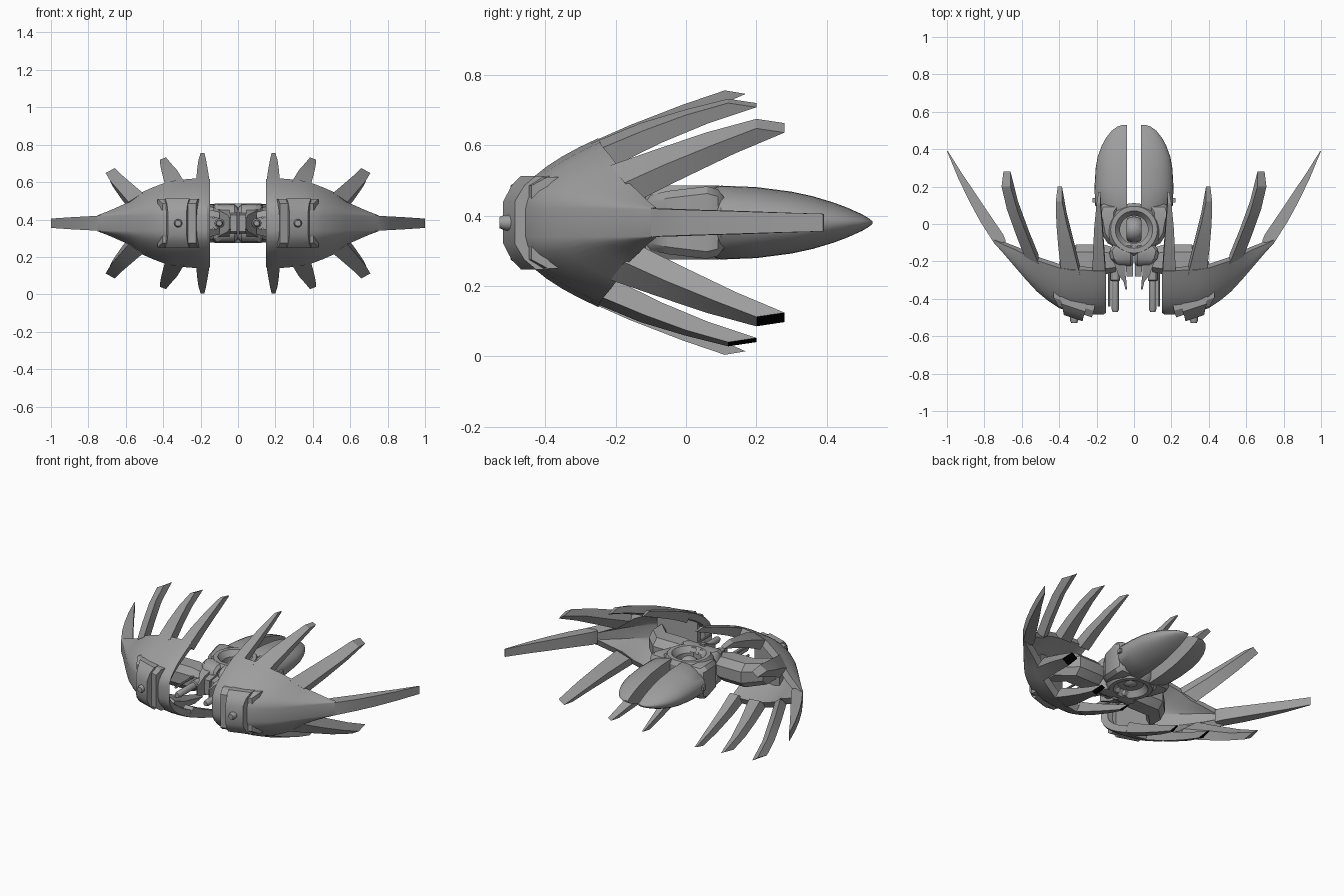
import bpy, bmesh, math
from mathutils import Vector

if "Cube" in bpy.data.objects:
    bpy.data.objects.remove(bpy.data.objects["Cube"])

def flat(name, v):
    m = bpy.data.materials.new(name)
    m.diffuse_color = (v, v, v, 1)
    m.use_nodes = True
    m.node_tree.nodes["Principled BSDF"].inputs["Base Color"].default_value = m.diffuse_color
    return m


grey = flat("hull_grey", 0.34)
black = flat("tip_black", 0.0)
ZC = 0.38  # mid height; every part is modelled around it


def finish(name, bm, mx=False, mz=False, thick=0, bevel=0, angle=30):
    """Turn a bmesh into an object with optional thickness, bevel and mirroring."""
    if not thick:
        bmesh.ops.recalc_face_normals(bm, faces=bm.faces)
    me = bpy.data.meshes.new(name)
    bm.to_mesh(me)
    bm.free()
    me.materials.append(grey)
    me.materials.append(black)
    ob = bpy.data.objects.new(name, me)
    ob.location.z = ZC
    bpy.context.collection.objects.link(ob)
    if thick:
        m = ob.modifiers.new("thickness", 'SOLIDIFY')
        m.thickness, m.offset = thick, -1
    if bevel:
        m = ob.modifiers.new("chamfer", 'BEVEL')
        m.width, m.segments = bevel, 1
    if mx or mz:
        m = ob.modifiers.new("mirror", 'MIRROR')
        m.use_axis = (mx, False, mz)
        m.use_mirror_merge = False
    bpy.ops.object.select_all(action='DESELECT')
    ob.select_set(True)
    bpy.context.view_layer.objects.active = ob
    bpy.ops.object.convert(target='MESH')
    bpy.ops.object.shade_smooth_by_angle(angle=math.radians(angle))
    return ob


def loft(name, rings, black_end=False, **kw):
    """Skin closed rings of equal point count and cap both ends."""
    bm = bmesh.new()
    rows = [[bm.verts.new(p) for p in r] for r in rings]
    n = len(rows[0])
    for a, b in zip(rows, rows[1:]):
        for i in range(n):
            bm.faces.new((a[i], a[(i + 1) % n], b[(i + 1) % n], b[i]))
    bm.faces.new(rows[0])
    bm.faces.new(rows[-1]).material_index = int(black_end)
    return finish(name, bm, **kw)


def rect(x0, x1, y, h, skew=0):
    ya, yb = y + skew * (x0 - .32), y + skew * (x1 - .32)
    return [(x0, ya, -h), (x1, yb, -h), (x1, yb, h), (x0, ya, h)]


def lathe(name, c, profile, axis='Z', n=32, **kw):
    """Rings of (radius, offset) around an axis."""
    rings = []
    for r, o in profile:
        ring = []
        for i in range(n):
            a = 2 * math.pi * i / n
            u, v = r * math.cos(a), r * math.sin(a)
            p = Vector((u, v, o)) if axis == 'Z' else Vector((u, o, v))
            ring.append(p + Vector(c))
        rings.append(ring)
    return loft(name, rings, **kw)


# Wing shells: x, front y, rim y, rim half height, with a flat band along the middle
columns = [(.15, -.475, -.25, .237), (.165, -.485, -.25, .24), (.22, -.485, -.25, .24),
           (.28, -.48, -.245, .235), (.34, -.47, -.245, .228), (.40, -.45, -.235, .213),
           (.46, -.41, -.215, .19), (.52, -.36, -.195, .163), (.58, -.295, -.165, .115),
           (.64, -.225, -.135, .088), (.70, -.155, -.11, .062), (.75, -.10, -.085, .043)]
rows_t = [1, .87, .74, .6, .45, .3, .15, 0]
rows_s = [(-1, t) for t in rows_t] + [(1, t) for t in reversed(rows_t)]
bm = bmesh.new()
grid = [[bm.verts.new((x, yf + (yr - yf) * t ** 1.9, s * (.04 + (h - .04) * t)))
         for s, t in rows_s] for x, yf, yr, h in columns]
for a, b in zip(grid, grid[1:]):
    for i in range(len(rows_s) - 1):
        bm.faces.new((a[i], b[i], b[i + 1], a[i + 1]))
finish("wing_shell", bm, mx=True, thick=.042, angle=25)

# Claw blades: stations of (inner edge point, outer edge point, backward y, inward z)
blades = {
    "inner_claw": [((.152, -.275, .226), (.222, -.275, .226), .05, .045),
                   ((.160, -.16, .277), (.220, -.16, .277), .05, .035),
                   ((.170, -.01, .335), (.212, -.01, .335), .05, .025),
                   ((.180, .11, .376), (.200, .11, .376), .06, .01)],
    "middle_claw": [((.29, -.27, .225), (.39, -.25, .208), .05, .045),
                    ((.325, -.13, .283), (.405, -.12, .262), .05, .035),
                    ((.36, .00, .322), (.415, .00, .306), .06, .025),
                    ((.385, .12, .352), (.418, .12, .34), .08, .012)],
    "outer_claw": [((.51, -.215, .163), (.585, -.175, .113), .05, .045),
                   ((.565, -.08, .21), (.63, -.06, .165), .05, .04),
                   ((.62, .06, .257), (.68, .08, .222), .06, .025),
                   ((.66, .20, .295), (.708, .20, .268), .08, .012)],
}
for name, stations in blades.items():
    for side, label in ((1, "upper_"), (-1, "lower_")):
        rings = []
        for a, b, dy, dz in stations:
            pts = [Vector(a), Vector(b), Vector(b) + Vector((-.01, dy, -dz)), Vector(a) + Vector((0, dy, -dz))]
            rings.append([(p.x, p.y, p.z * side) for p in pts])
        claw = loft(label + name, rings, black_end=side < 0, mx=True, angle=20)
        for f in claw.data.polygons:  # the far left outer tip stays grey
            if f.center.x < -.5:
                f.material_index = 0

# Long side blades at the wing tips
loft("side_blade", [[(x, y, -h), (x, y, h), (x - dx, y + dy, h), (x - dx, y + dy, -h)]
                    for x, y, h, dx, dy in [(.735, -.112, .0405, .05, .02), (.75, -.10, .04, .05, .045),
                                            (.82, .01, .036, .045, .045), (.88, .12, .033, .035, .04),
                                            (.94, .245, .029, .02, .025), (1.0, .39, .025, .003, .003)]], mx=True)

# Stepped weapon housings following the curve of the wing fronts, with barrel
K = .33
loft("housing_base", [rect(.20, .43, -.36, .13, K), rect(.215, .43, -.43, .13, K),
                      rect(.225, .405, -.468, .105, K)], mx=True)
loft("housing_column", [rect(.26, .39, -.40, .133, K), rect(.26, .39, -.45, .133, K),
                        rect(.27, .38, -.48, .105, K), rect(.275, .375, -.505, .06, K)], mx=True)
lathe("housing_barrel", (.32, 0, 0), [(.022, -.45), (.022, -.515), (.016, -.53)], axis='Y', n=12, mx=True)

# Split rear pod: y, outer half width, half height
pod = [(.07, .175, .097), (.10, .208, .105), (.20, .211, .101), (.30, .205, .088), (.36, .194, .075),
       (.42, .172, .057), (.46, .150, .042), (.50, .118, .024), (.52, .09, .012), (.53, .06, .004)]
rings = []
for y, w, h in pod:
    rings.append([(.037 + (w - .037) * math.cos(t), y, h * math.sin(t))
                  for t in [math.pi * (i / 16 - .5) for i in range(17)]])
loft("rear_pod", rings, mx=True, angle=35)

# Shoulders joining the pod to the core
loft("pod_shoulder", [rect(.07, .13, -.12, .075), rect(.08, .175, -.05, .09),
                      rect(.09, .195, .06, .103), rect(.06, .18, .11, .09)],
     mx=True, bevel=.02)
loft("pod_pin", [rect(.19, .222, .115, .012), rect(.19, .222, .14, .012)], mx=True)

# Ring core with a slim ball inside
lathe("core_ring", (0, -.03, 0), [(.075, -.07), (.10, -.105), (.125, -.105), (.142, -.08), (.142, .08),
                                  (.125, .105), (.10, .105), (.075, .07), (.075, -.07)])
bm = bmesh.new()
bmesh.ops.create_uvsphere(bm, u_segments=24, v_segments=14, radius=.07)
for v in bm.verts:
    v.co = (max(-.04, min(.04, v.co.x)), v.co.y - .03, v.co.z * 1.2)
finish("core_ball", bm)

# Forward body, split nose and side fins
loft("forward_body", [rect(.004, .10, -.10, .095), rect(.004, .135, -.14, .105),
                      rect(.004, .125, -.185, .10), rect(.004, .09, -.225, .075)], mx=True, bevel=.015)
loft("nose_block", [rect(.005, .045, -.2, .06), rect(.005, .04, -.28, .045)], mx=True)
loft("nose_fin", [rect(.045, .11, -.20, .075), rect(.045, .085, -.27, .06),
                  rect(.04, .055, -.31, .045), rect(.038, .046, -.35, .03)], mx=True)

# Arms reaching out to the wings
arm = [(-.27, -.035), (-.24, -.075), (-.15, -.075), (-.11, -.035),
       (-.11, .035), (-.15, .075), (-.24, .075), (-.27, .035)]
loft("wing_arm", [[(x, y * sy + oy, z * sz) for y, z in arm]
                  for x, sy, oy, sz in [(.10, .8, -.04, .8), (.16, 1, 0, 1), (.31, 1, 0, 1), (.40, 1, -.09, .9)]],
     mx=True)

# Twin guns and thin rods beside the nose
lathe("gun_barrel", (.10, 0, 0), [(.026, -.18), (.026, -.30), (.02, -.305), (.02, -.455), (.014, -.47)],
      axis='Y', n=12, mx=True)
for z in (-.03, .03):
    lathe("gun_rod", (.132, 0, z), [(.007, -.18), (.007, -.44)], axis='Y', n=8, mx=True)
